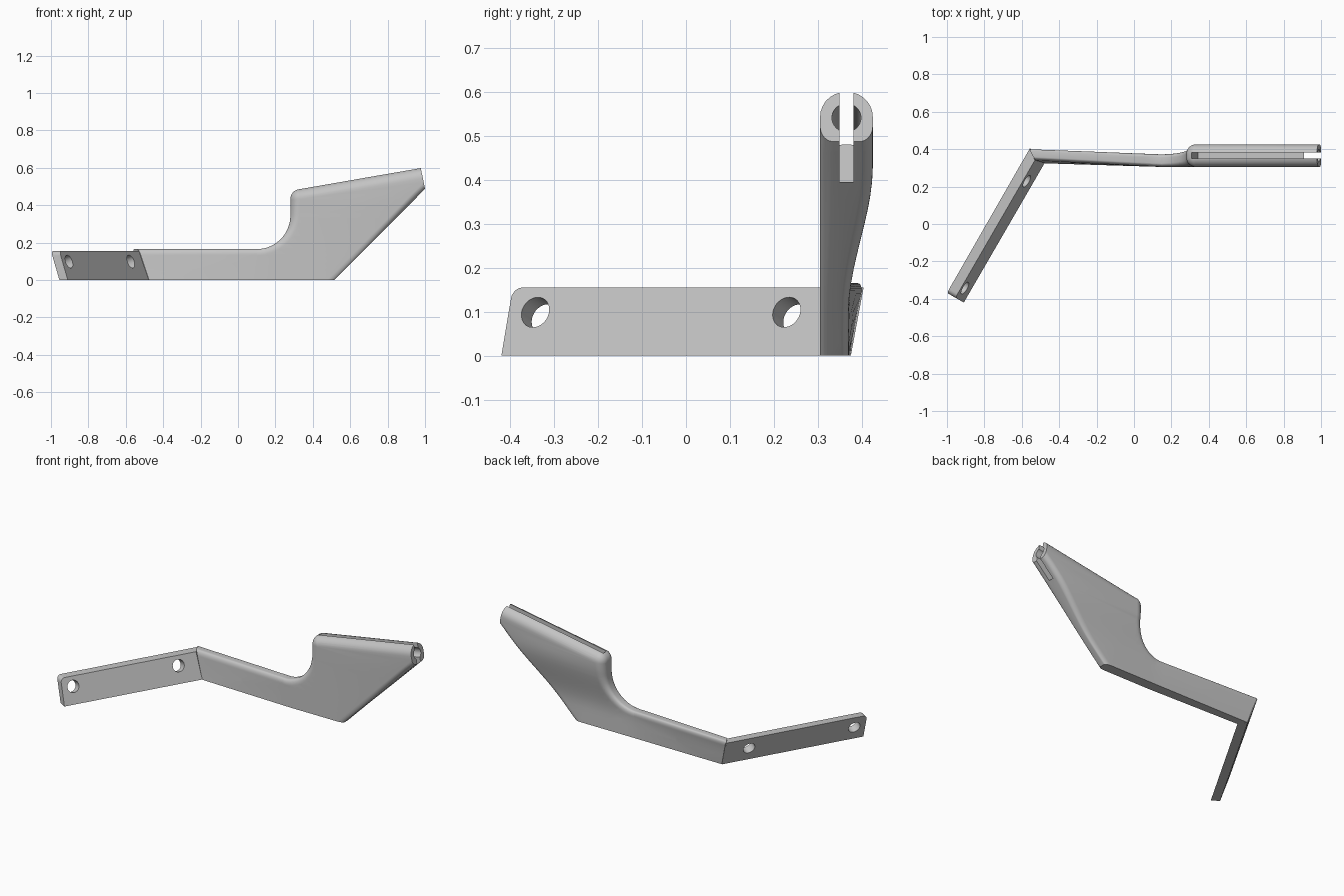
import bpy, bmesh
from math import sin, cos, radians, pi
from mathutils import Vector, Matrix

if "Cube" in bpy.data.objects:
    bpy.data.objects.remove(bpy.data.objects["Cube"])

grey = bpy.data.materials.new("plain grey")
grey.use_nodes = True
grey.diffuse_color = (0.55, 0.55, 0.55, 1)
grey.node_tree.nodes["Principled BSDF"].inputs["Base Color"].default_value = grey.diffuse_color


def make_object(name, bm):
    bmesh.ops.recalc_face_normals(bm, faces=bm.faces)
    mesh = bpy.data.meshes.new(name)
    bm.to_mesh(mesh)
    bm.free()
    mesh.materials.append(grey)
    obj = bpy.data.objects.new(name, mesh)
    bpy.context.collection.objects.link(obj)
    return obj


def activate(obj):
    bpy.ops.object.select_all(action="DESELECT")
    obj.select_set(True)
    bpy.context.view_layer.objects.active = obj


def cut(obj, cutter):
    """Subtract the cutter and discard it."""
    cutter.hide_render = True
    activate(obj)
    mod = obj.modifiers.new("cut", "BOOLEAN")
    mod.operation, mod.solver, mod.object = "DIFFERENCE", "EXACT", cutter
    bpy.ops.object.modifier_apply(modifier=mod.name)
    bpy.data.objects.remove(cutter)


def rod(name, centre, axis, radius, length):
    bm = bmesh.new()
    turn = Vector(axis).to_track_quat("Z", "Y").to_matrix().to_4x4()
    bmesh.ops.create_cone(bm, cap_ends=True, segments=40, radius1=radius, radius2=radius,
                          depth=length, matrix=Matrix.Translation(centre) @ turn)
    return make_object(name, bm)


# Arm outline: x, z and the rounding of the edge that follows
outline = [(-0.475, 0, 0), (0.515, 0, 0.03), (1.0, 0.487, 0), (0.977, 0.6, 0.058)]
for i in range(9):
    a = radians(100 + 10 * i)
    outline.append((0.335 + 0.055 * cos(a), 0.432 + 0.055 * sin(a), 0.05))
for i in range(17):
    a = -pi / 2 * i / 16
    outline.append((0.1 + 0.18 * cos(a), 0.345 + 0.18 * sin(a), 0.045 - 0.015 * i / 16))
outline.append((-0.53, 0.165, 0))
DEPTH = 0.12


def inset(i, amount):
    """Move outline corner i inward by a share of its neighbouring roundings."""
    px, pz, r1 = outline[i]
    qx, qz, r0 = outline[i - 1]
    nx, nz, _ = outline[(i + 1) % len(outline)]
    p = Vector((px, pz))
    d0, d1 = (p - Vector((qx, qz))).normalized(), (Vector((nx, nz)) - p).normalized()
    n0, n1 = Vector((-d0.y, d0.x)), Vector((-d1.y, d1.x))
    cross = n0.x * n1.y - n0.y * n1.x
    a, b = r0 * amount, r1 * amount
    if abs(cross) > 0.25:
        return p + Vector((a * n1.y - b * n0.y, b * n0.x - a * n1.x)) / cross
    return p + (n0 + n1).normalized() * (a + b) / 2


# Stack of rounded rings from front to back
STEPS = 7
layers = [(pi / 2 * k / STEPS, False) for k in range(STEPS + 1)]
layers += [(t, True) for t, _ in reversed(layers)]
bm = bmesh.new()
rings = []
for t, is_back in layers:
    ring = []
    for i in range(len(outline)):
        r0, r1 = outline[i - 1][2], outline[i][2]
        r = max(r0, r1) if min(r0, r1) == 0 else (r0 + r1) / 2
        p = inset(i, 1 - sin(t))
        y = r * (1 - cos(t))
        ring.append(bm.verts.new((p.x, DEPTH - y if is_back else y, p.y)))
    rings.append(ring)
for lower, upper in zip(rings, rings[1:]):
    for i in range(len(outline)):
        bm.faces.new((lower[i - 1], lower[i], upper[i], upper[i - 1]))
bm.faces.new(rings[0])
bm.faces.new(rings[-1])
bmesh.ops.remove_doubles(bm, verts=bm.verts, dist=1e-5)
bmesh.ops.triangulate(bm, faces=bm.faces)


def slice_at(co, normal):
    bmesh.ops.bisect_plane(bm, geom=bm.verts[:] + bm.edges[:] + bm.faces[:],
                           dist=1e-5, plane_co=co, plane_no=normal)


for i in range(1, 15):
    slice_at((0, 0, 0.033 * i), (0, 0, 1))
for x in (-0.2, 0.05, 0.1, 0.15, 0.2):
    slice_at((x, 0, 0), (1, 0, 0))

# Thin the blade towards the bottom and lean the arm towards the bend
for v in bm.verts:
    x, y, z = v.co
    share = y / DEPTH
    t = min(max((z - 0.1) / 0.33, 0), 1)
    k = max((0.15 - x) / 0.65, 0)
    front = 0.305 + k * (0.02 + 0.1 * z)
    back = 0.37 + 0.055 * t * t * (3 - 2 * t) + k * (0.003 + 0.16 * z)
    v.co.y = front + share * (back - front)
    if x < -0.4:
        v.co.x -= 0.034 * share
arm = make_object("tube_arm", bm)

# Bore and slot along the tilted tube
tilt = radians(10)
axis = Vector((cos(tilt), 0, sin(tilt)))
tube_end = Vector((0.988, 0.365, 0.541))
cut(arm, rod("bore_cutter", tube_end - axis * 0.3, axis, 0.033, 0.7))
bm = bmesh.new()
bmesh.ops.create_cube(bm, size=1, matrix=Matrix.Translation(tube_end) @ Matrix.Rotation(-tilt, 4, "Y")
                      @ Matrix.Translation((-0.28, 0, -0.015)) @ Matrix.Diagonal((0.8, 0.032, 0.23, 1)))
cut(arm, make_object("slot_cutter", bm))

# Leaning mounting plate, mitred against the arm
along = Vector((0.5, 0.866, 0))
lean = Vector((-0.045, 0.026, 0.155))
thick = Vector((-0.045, 0.026, 0))
corner = Vector((-0.91, -0.42, 0))
bm = bmesh.new()
far = [bm.verts.new(corner + o) for o in (Vector(), lean, lean + thick, thick)]
near = [bm.verts.new(c) for c in ((-0.477, 0.327, 0), (-0.53, 0.341, 0.155),
                                  (-0.557, 0.404, 0.155), (-0.511, 0.375, 0))]
bm.faces.new(far)
bm.faces.new(near)
for i in range(4):
    bm.faces.new((far[i - 1], far[i], near[i], near[i - 1]))
bmesh.ops.bevel(bm, geom=[bm.edges.get((far[1], far[2]))], offset=0.025, segments=6,
                profile=0.5, affect="EDGES")
plate = make_object("mounting_plate", bm)

# Two screw holes square to the plate
for x, y in ((-0.905, -0.342), (-0.575, 0.23)):
    cut(plate, rod("hole_cutter", (x, y, 0.098), along.cross(lean), 0.036, 0.3))

for obj in (arm, plate):
    activate(obj)
    bpy.ops.object.shade_smooth_by_angle(angle=radians(30))
